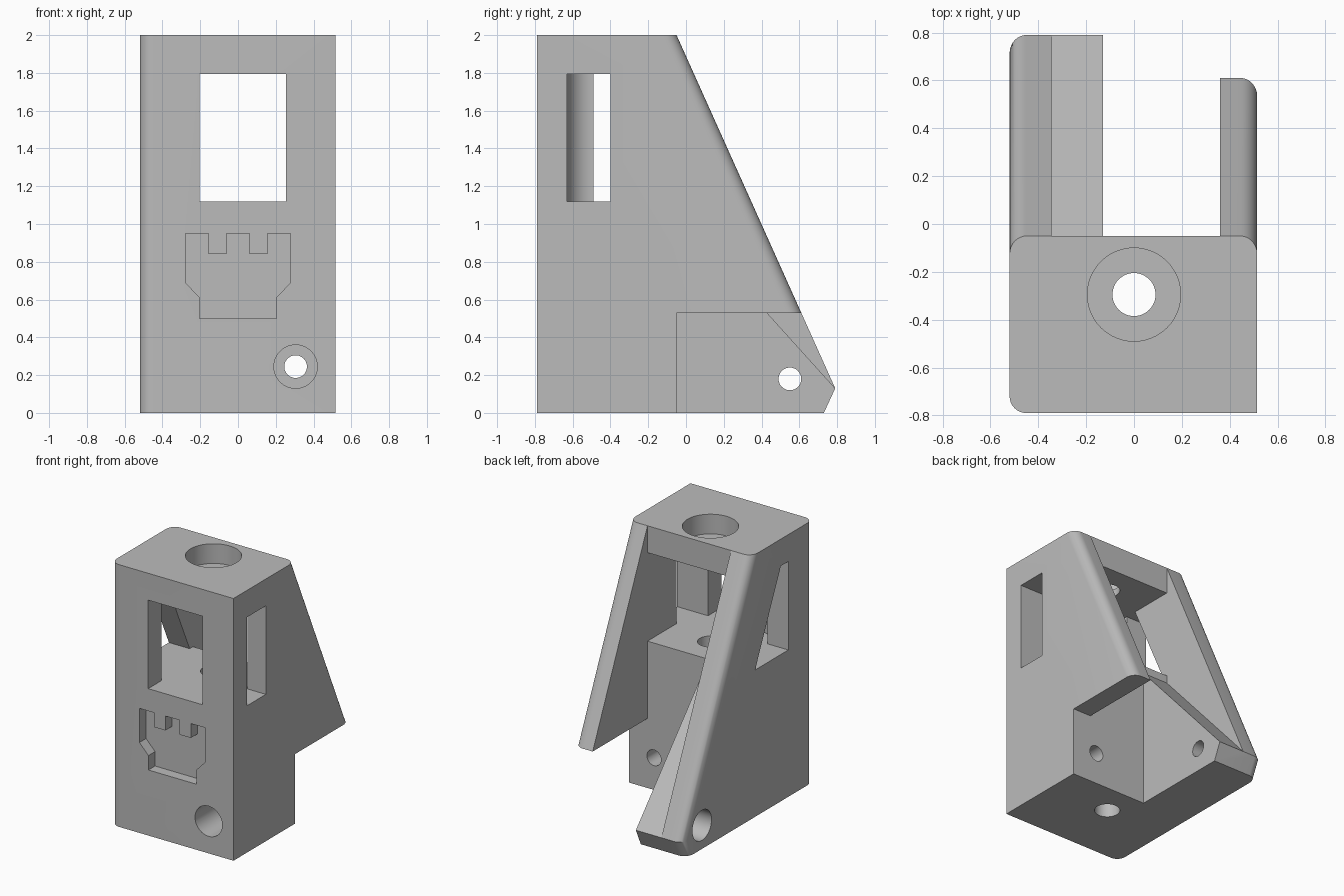
import bpy, bmesh
from math import sin, cos, pi, radians

default = bpy.data.objects.get("Cube")
if default:
    bpy.data.objects.remove(default, do_unlink=True)

grey = bpy.data.materials.new("plain grey")
grey.use_nodes = True
grey.diffuse_color = (0.5, 0.5, 0.5, 1)
grey.node_tree.nodes["Principled BSDF"].inputs["Base Color"].default_value = (0.5, 0.5, 0.5, 1)


def prism(name, axis, outline, lo, hi):
    """Extrude a 2D outline along an axis from lo to hi."""
    place = {"x": lambda t, a, b: (t, a, b),
             "y": lambda t, a, b: (a, t, b),
             "z": lambda t, a, b: (a, b, t)}[axis]
    bm = bmesh.new()
    rings = [[bm.verts.new(place(t, a, b)) for a, b in outline] for t in (lo, hi)]
    for ring in rings:
        bm.faces.new(ring)
    n = len(outline)
    for i in range(n):
        j = (i + 1) % n
        bm.faces.new((rings[0][i], rings[0][j], rings[1][j], rings[1][i]))
    bmesh.ops.recalc_face_normals(bm, faces=bm.faces[:])
    mesh = bpy.data.meshes.new(name)
    bm.to_mesh(mesh)
    bm.free()
    mesh.materials.append(grey)
    ob = bpy.data.objects.new(name, mesh)
    bpy.context.collection.objects.link(ob)
    return ob


def rect(a0, a1, b0, b1):
    return [(a0, b0), (a1, b0), (a1, b1), (a0, b1)]


def arc(a, b, r, start=0, sweep=2 * pi, n=48):
    return [(a + r * cos(start + sweep * i / n), b + r * sin(start + sweep * i / n))
            for i in range(n)]


def cut(name, axis, outline, lo, hi):
    """Subtract a prism from the bracket."""
    tool = prism(name, axis, outline, lo, hi)
    tool.hide_render = True
    mod = bracket.modifiers.new(name, "BOOLEAN")
    mod.operation = "DIFFERENCE"
    mod.solver = "EXACT"
    mod.object = tool
    bpy.ops.object.modifier_apply(modifier=mod.name)
    bpy.data.objects.remove(tool, do_unlink=True)


LEFT, RIGHT, FRONT, BACK = -0.52, 0.515, -0.79, -0.05
WALL_L, WALL_R, GUSSET = -0.345, 0.36, -0.13
FLOOR, ROOF = 1.12, 1.795

# Solid bracket from its side profile
bracket = prism("bracket_body", "x",
                [(FRONT, 0), (0.73, 0), (0.79, 0.13), (BACK, 2), (FRONT, 2)], LEFT, RIGHT)
bpy.context.view_layer.objects.active = bracket
bracket.select_set(True)

# Rounded outer edges: sloping edges and one front corner
bm = bmesh.new()
bm.from_mesh(bracket.data)
rounded = []
for e in bm.edges:
    p, q = (v.co for v in e.verts)
    mid = (p + q) / 2
    along_side = abs(p.x - q.x) < 0.01
    slope = mid.y > 0.1 and mid.z > 0.01
    corner = mid.x < 0 and mid.y < FRONT + 0.01
    if along_side and (slope or corner):
        rounded.append(e)
bmesh.ops.bevel(bm, geom=rounded, offset=0.07, segments=8, profile=0.5, affect="EDGES")
bm.to_mesh(bracket.data)
bm.free()

# Space between the side walls, leaving a sloped gusset on one side
cut("gap_above_gusset", "x",
    [(BACK, 1.06), (0.79, 0.13), (1.2, -0.32), (1.2, 3), (BACK, 3)], WALL_L, WALL_R)
cut("gap_between_walls", "z", rect(GUSSET, WALL_R, BACK, 1.2), -1, 3)
cut("short_wall_clearance", "x", rect(BACK, 1.2, -1, 0.53), GUSSET, 1)

# Inner chamber with one rounded corner
r = 0.14
chamber = [(WALL_R, -0.63), (WALL_R, 0.1), (WALL_L, 0.1)]
chamber += arc(WALL_L + r, -0.63 + r, r, pi, pi / 2, 12) + [(WALL_L + r, -0.63)]
cut("chamber", "z", chamber, FLOOR, ROOF)

# Window and side slots
cut("front_window", "y", rect(-0.205, 0.255, FLOOR, ROOF), -1, -0.5)
cut("left_slot", "x", rect(-0.63, -0.40, FLOOR, ROOF), 0.2, 1)
cut("right_slot", "x", [(-0.49, FLOOR), (-0.09, FLOOR), (-0.40, ROOF), (-0.49, ROOF)],
    -1, -0.25)

# Vertical bore with wide recess on top
cut("vertical_bore", "z", arc(0, -0.295, 0.09), -1, 3)
cut("top_recess", "z", arc(0, -0.295, 0.195), 1.85, 3)

# Screw holes with wide heads
cut("front_screw_hole", "y", arc(0.305, 0.245, 0.06), -1, 0.2)
cut("front_screw_head", "y", arc(0.305, 0.245, 0.115), -1, -0.36)
cut("side_screw_hole", "x", arc(0.55, 0.18, 0.06), -1, 0)
cut("side_screw_head", "x", arc(0.55, 0.18, 0.115), -1, -0.33)

# Shallow notched recess on the front
half = [(0.06, 0.95), (0.06, 0.84), (0.155, 0.84), (0.155, 0.95),
        (0.278, 0.95), (0.278, 0.69), (0.203, 0.61), (0.203, 0.5)]
cut("front_recess", "y", half + [(-x, z) for x, z in reversed(half)], -1, FRONT + 0.08)

bpy.ops.object.shade_smooth_by_angle(angle=radians(30))
